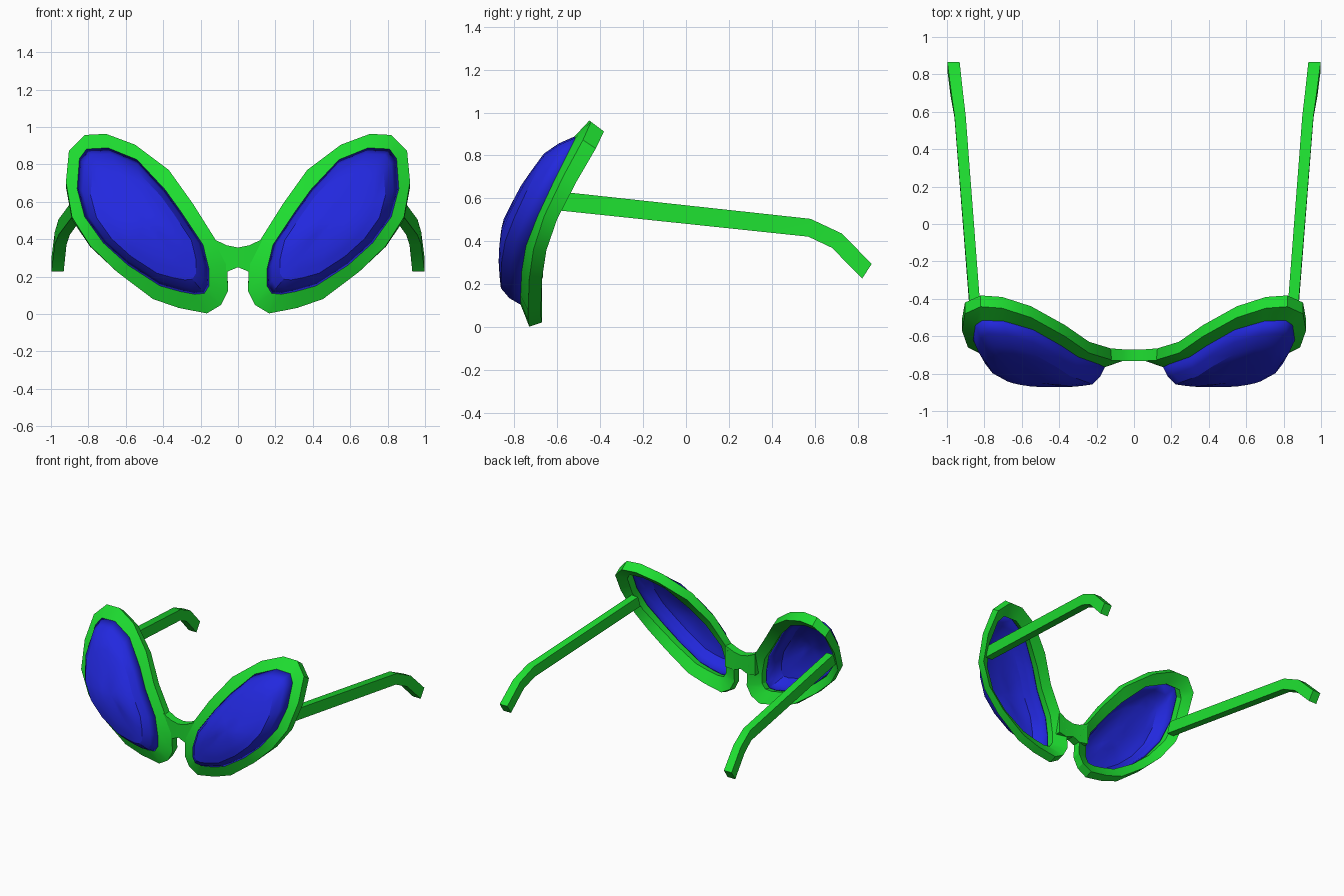
import bpy, bmesh, math
from mathutils import Vector

if "Cube" in bpy.data.objects:
    bpy.data.objects.remove(bpy.data.objects["Cube"])


def material(name, color):
    m = bpy.data.materials.new(name)
    m.diffuse_color = color
    m.use_nodes = True
    m.node_tree.nodes["Principled BSDF"].inputs["Base Color"].default_value = m.diffuse_color
    return m


GREEN = material("green_plastic", (0.013, 0.73, 0.03, 1))
BLUE = material("blue_lens", (0.016, 0.021, 0.73, 1))


def build(name, rings, mat, closed_rings=False, caps=False, fan=None, mirror=True):
    """Skin matching loops of points; optionally close, cap or fan the last loop."""
    bm = bmesh.new()
    loops = [[bm.verts.new(p) for p in r] for r in rings]
    pairs = list(zip(loops, loops[1:]))
    if closed_rings:
        pairs.append((loops[-1], loops[0]))
    for a, b in pairs:
        n = len(a)
        for i in range(n):
            j = (i + 1) % n
            bm.faces.new((a[i], a[j], b[j], b[i]))
    if caps:
        bm.faces.new(loops[0])
        bm.faces.new(loops[-1])
    if fan is not None:
        c = bm.verts.new(fan)
        last = loops[-1]
        for i in range(len(last)):
            bm.faces.new((last[i], last[(i + 1) % len(last)], c))
    bmesh.ops.recalc_face_normals(bm, faces=bm.faces)
    if fan is not None and sum(f.normal.y for f in bm.faces) > 0:
        bmesh.ops.reverse_faces(bm, faces=bm.faces)
    me = bpy.data.meshes.new(name)
    bm.to_mesh(me)
    bm.free()
    me.materials.append(mat)
    ob = bpy.data.objects.new(name, me)
    bpy.context.collection.objects.link(ob)
    bpy.ops.object.select_all(action='DESELECT')
    ob.select_set(True)
    bpy.context.view_layer.objects.active = ob
    bpy.ops.object.shade_smooth_by_angle(angle=math.radians(28))
    if mirror:
        ob.modifiers.new("mirror", 'MIRROR').use_mirror_merge = False
    return ob


# front outlines of one rim: outer edge and lens opening
outer = [Vector(p) for p in (
    (.706, -.45, .963), (.82, -.442, .957), (.904, -.48, .872), (.92, -.57, .706),
    (.888, -.66, .519), (.79, -.71, .364), (.647, -.73, .225), (.455, -.735, .08),
    (.316, -.735, .032), (.166, -.73, .003), (.091, -.73, .048), (.053, -.73, .123),
    (.059, -.73, .267), (.125, -.725, .405), (.24, -.69, .588), (.37, -.60, .77), (.55, -.50, .905))]
inner = [Vector(p) for p in (
    (.695, -.52, .888), (.81, -.515, .882), (.848, -.54, .83), (.86, -.62, .67),
    (.82, -.69, .52), (.72, -.745, .38), (.59, -.765, .262), (.417, -.77, .15),
    (.31, -.77, .12), (.23, -.77, .105), (.18, -.768, .11), (.155, -.765, .15),
    (.155, -.765, .24), (.187, -.75, .37), (.30, -.71, .54), (.39, -.65, .665), (.54, -.565, .825))]


def back(p, d):
    return p + Vector((0, d, .02 - .068 * p.z))


# rims
build("rim", [outer, inner, [back(p, .05) for p in inner],
              [back(p, .06) for p in outer]], GREEN, closed_rings=True)

# domed lenses
centre = Vector((.5, -.68, .49))
dome = [(1.0, 0), (.92, .06), (.8, .11), (.65, .13), (.5, .147), (.25, .162)]
lens = build("lens", [[centre.lerp(p, s) - Vector((0, h, 0)) for p in inner] for s, h in dome],
             BLUE, fan=centre - Vector((0, .17, 0)))
sol = lens.modifiers.new("thickness", 'SOLIDIFY')
sol.thickness = .012
sol.offset = -1

# temple arms: y/z of top edge, y/z of bottom edge, inner x, outer x
stations = [(-.57, .63, -.60, .545, .812, .868), (.58, .505, .57, .422, .90, .96),
            (.725, .437, .68, .37, .917, .98), (.865, .295, .82, .227, .932, .998)]
build("temple_arm", [[(a, ty, tz), (b, ty, tz), (b, by, bz), (a, by, bz)]
                     for ty, tz, by, bz, a, b in stations], GREEN, caps=True)

# nose bridge: x, bottom z, top z, front y, back y
half = [(.0, .25, .355, -.732, -.67), (.06, .225, .367, -.732, -.67), (.13, .235, .40, -.728, -.665)]
sections = [(-x, *r) for x, *r in half[:0:-1]] + half
build("nose_bridge", [[(x, f, lo), (x, f, hi), (x, k, hi), (x, k, lo)]
                      for x, lo, hi, f, k in sections], GREEN, caps=True, mirror=False)
